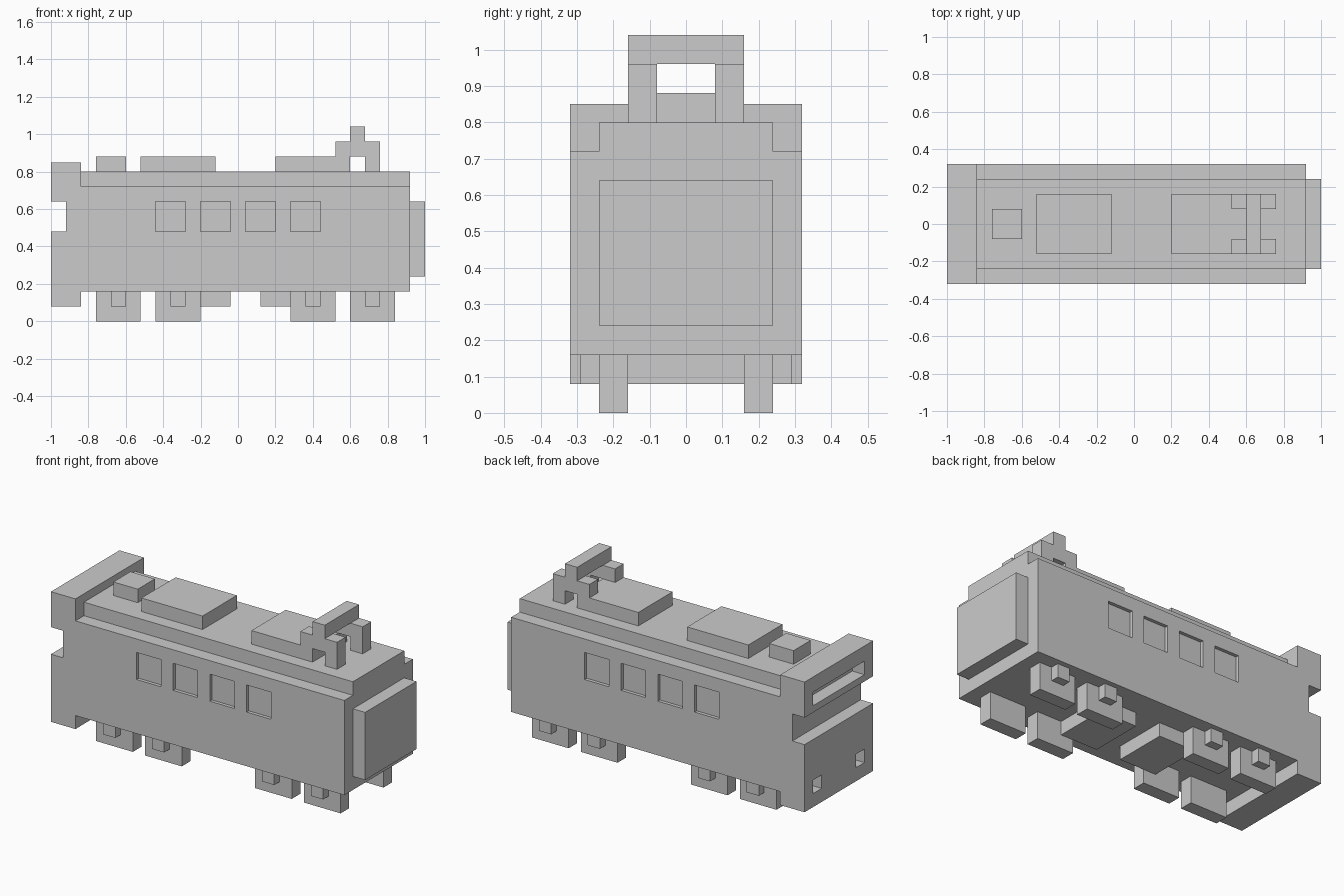
import bpy, bmesh

if "Cube" in bpy.data.objects:
    bpy.data.objects.remove(bpy.data.objects["Cube"])


def add_boxes(name, boxes):
    """One object made of boxes given as (x0, x1, y0, y1, z0, z1)."""
    bm = bmesh.new()
    for x0, x1, y0, y1, z0, z1 in boxes:
        for v in bmesh.ops.create_cube(bm, size=1)["verts"]:
            v.co.x = x1 if v.co.x > 0 else x0
            v.co.y = y1 if v.co.y > 0 else y0
            v.co.z = z1 if v.co.z > 0 else z0
    return finish(name, bm)


def add_profile(name, points, half_width):
    """Side profile (x, z) extruded across the full width in y."""
    bm = bmesh.new()
    face = bm.faces.new([bm.verts.new((x, -half_width, z)) for x, z in points])
    new = bmesh.ops.extrude_face_region(bm, geom=[face])["geom"]
    verts = [g for g in new if isinstance(g, bmesh.types.BMVert)]
    bmesh.ops.translate(bm, verts=verts, vec=(0, 2 * half_width, 0))
    bmesh.ops.recalc_face_normals(bm, faces=bm.faces)
    return finish(name, bm)


def finish(name, bm):
    mesh = bpy.data.meshes.new(name)
    bm.to_mesh(mesh)
    bm.free()
    obj = bpy.data.objects.new(name, mesh)
    bpy.context.collection.objects.link(obj)
    return obj


def both_sides(x0, x1, y0, y1, z0, z1):
    return [(x0, x1, y0, y1, z0, z1), (x0, x1, -y1, -y0, z0, z1)]


# Main body with raised cab end, end notch and lower skirt
body = add_profile("body", [
    (-1, 0.08), (-0.84, 0.08), (-0.84, 0.16), (0.92, 0.16), (0.92, 0.72),
    (-0.84, 0.72), (-0.84, 0.85), (-1, 0.85), (-1, 0.64), (-0.92, 0.64),
    (-0.92, 0.48), (-1, 0.48)], 0.32)

# Recesses: side windows, cab slot, two lamp pockets
cuts = [(-1.1, -0.92, -0.24, 0.24, 0.68, 0.76)]
cuts += both_sides(-1.1, -0.92, 0.16, 0.24, 0.16, 0.24)
for x in (-0.44, -0.20, 0.04, 0.28):
    cuts += both_sides(x, x + 0.16, 0.30, 0.40, 0.48, 0.64)
cutter = add_boxes("recess_cutter", cuts)
cutter.hide_render = True
mod = body.modifiers.new("recesses", "BOOLEAN")
mod.operation = "DIFFERENCE"
mod.solver = "EXACT"
mod.object = cutter
bpy.context.view_layer.objects.active = body
bpy.ops.object.modifier_apply(modifier=mod.name)
bpy.data.objects.remove(cutter)

# Stepped roof, end gangway
add_boxes("roof", [(-0.84, 0.92, -0.24, 0.24, 0.72, 0.80)])
add_boxes("end_gangway", [(0.92, 1.0, -0.24, 0.24, 0.24, 0.64)])

# Roof equipment
add_boxes("roof_vent", [(-0.76, -0.60, -0.08, 0.08, 0.80, 0.88)])
add_boxes("roof_unit_long", [(-0.52, -0.12, -0.16, 0.16, 0.80, 0.88)])
add_boxes("roof_unit_base", [(0.20, 0.60, -0.16, 0.16, 0.80, 0.88)])

# Current collector: two stepped arms carrying a cross bar
arm = [(0.52, 0.88), (0.68, 0.88), (0.68, 0.80), (0.76, 0.80),
       (0.76, 0.96), (0.52, 0.96)]
for side, y in (("left", 0.12), ("right", -0.12)):
    add_profile("collector_arm_" + side, arm, 0.04).location.y = y
add_boxes("collector_bar", [(0.60, 0.68, -0.16, 0.16, 0.96, 1.04)])

# Wheels with axle boxes
for i, x in enumerate((-0.76, -0.44, 0.28, 0.60), 1):
    add_boxes(f"wheel_pair_{i}", both_sides(x, x + 0.24, 0.16, 0.24, 0, 0.16))
    add_boxes(f"axle_boxes_{i}",
              both_sides(x + 0.08, x + 0.16, 0.24, 0.29, 0.08, 0.16))

# Underfloor equipment
for i, x in enumerate((-0.28, 0.12), 1):
    add_boxes(f"underfloor_box_{i}", [(x, x + 0.24, -0.16, 0.16, 0.08, 0.16)])
